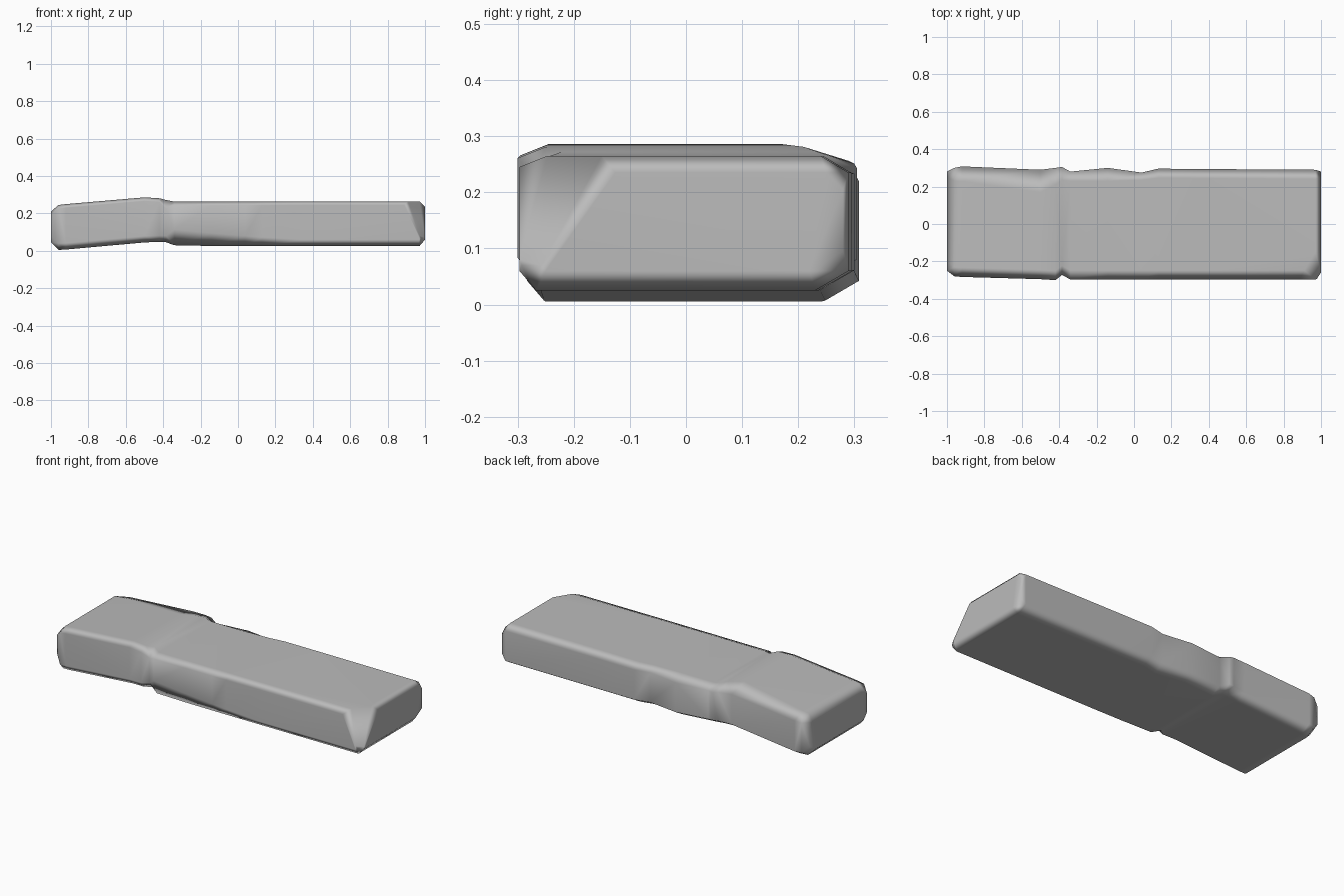
import bpy
import bmesh
from mathutils import Vector

default = bpy.data.objects.get("Cube")
if default:
    bpy.data.objects.remove(default, do_unlink=True)

stone = bpy.data.materials.new("stone_grey")
stone.use_nodes = True
grey = (0.5, 0.5, 0.5, 1)
stone.diffuse_color = grey
stone.node_tree.nodes["Principled BSDF"].inputs["Base Color"].default_value = grey

# Stations along the slab: x, front, back, bottom, top, back top bevel width
stations = [
    (-1, -.25, .28, .045, .21, .03),
    (-.96, -.28, .3, .005, .245, .07),
    (-.92, -.283, .308, .007, .25, .08),
    (-.5, -.295, .29, .045, .286, .12),
    (-.42, -.3, .3, .048, .281, .09),
    (-.385, -.272, .305, .046, .272, .07),
    (-.34, -.297, .28, .03, .263, .05),
    (-.14, -.297, .3, .026, .263, .07),
    (.04, -.297, .275, .025, .264, .04),
    (.13, -.297, .296, .025, .264, .05),
    (.35, -.297, .294, .025, .265, .05),
    (.97, -.297, .29, .025, .265, .05),
    (1, -.28, .28, .06, .235, .03),
]


def section(bm, x, front, back, bottom, top, wide):
    """One bevelled cross-section ring."""
    low = .035
    if -.38 < x < .3:
        low += .05 * (.3 - x) / .64  # worn lower front edge
    dent = .045 if -.4 < x < -.37 else .02
    ring = [
        (front + .03, bottom), (back - .06, bottom),
        (back, bottom + .035), (back, top - .03),
        (back - wide, top), (front + .05, top),
        (front, top - dent), (front, bottom + low),
    ]
    return [bm.verts.new((x, y, z)) for y, z in ring]


def cut(bm, point, normal):
    """Chip off everything past a plane and cap the cut."""
    geom = bm.verts[:] + bm.edges[:] + bm.faces[:]
    result = bmesh.ops.bisect_plane(
        bm, geom=geom, plane_co=Vector(point), plane_no=Vector(normal), clear_outer=True)
    edges = [e for e in result["geom_cut"] if isinstance(e, bmesh.types.BMEdge)]
    bmesh.ops.holes_fill(bm, edges=edges, sides=0)


# Slab body lofted through the stations
bm = bmesh.new()
rings = [section(bm, *s) for s in stations]
for a, b in zip(rings, rings[1:]):
    for i in range(len(a)):
        j = (i + 1) % len(a)
        bm.faces.new((a[i], a[j], b[j], b[i]))
bm.faces.new(rings[0])
bm.faces.new(rings[-1])

# Chipped front corner of the left end
cut(bm, (.94, -.25, .2), (.8, -.5, .4))
bmesh.ops.recalc_face_normals(bm, faces=bm.faces[:])
bmesh.ops.triangulate(bm, faces=bm.faces[:])

mesh = bpy.data.meshes.new("stone_slab")
bm.to_mesh(mesh)
bm.free()
mesh.materials.append(stone)
slab = bpy.data.objects.new("stone_slab", mesh)
bpy.context.collection.objects.link(slab)
for poly in mesh.polygons:
    poly.use_smooth = True
weighted = slab.modifiers.new("soft_edges", "WEIGHTED_NORMAL")
weighted.weight = 70
